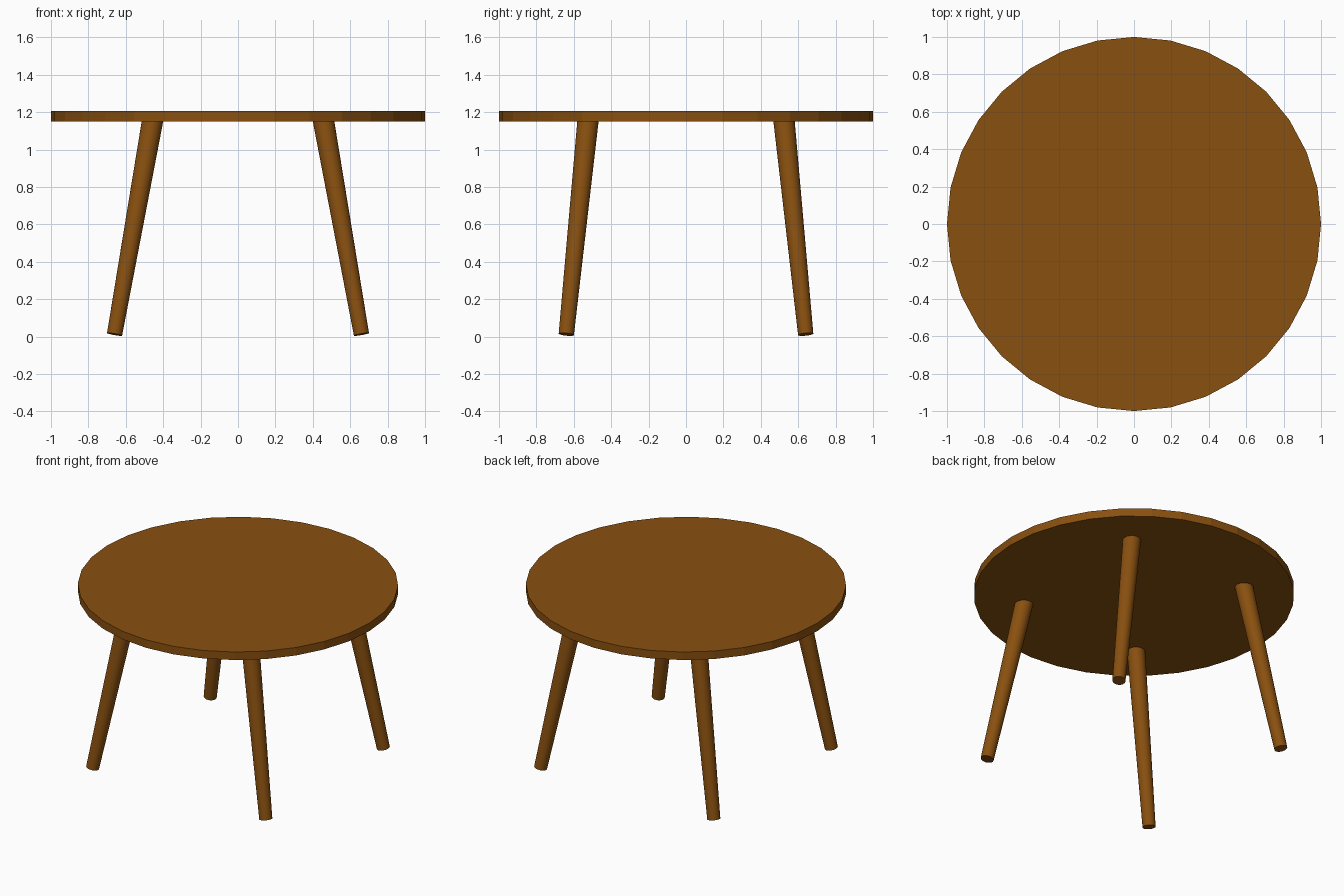
import bpy
from mathutils import Vector

if "Cube" in bpy.data.objects:
    bpy.data.objects.remove(bpy.data.objects["Cube"])

wood = bpy.data.materials.new("brown_wood")
wood.diffuse_color = (0.25, 0.08, 0.005, 1)
wood.use_nodes = True
wood.node_tree.nodes["Principled BSDF"].inputs["Base Color"].default_value = wood.diffuse_color

# Round table top with flat facets
bpy.ops.mesh.primitive_cylinder_add(vertices=32, radius=1, depth=0.055, location=(0, 0, 1.178))
top = bpy.context.object
top.name = "table_top"
top.data.materials.append(wood)


# Tapered, splayed leg running from the floor up into the top
def add_leg(name, sx, sy):
    foot = Vector((0.66 * sx, 0.64 * sy, 0.012))
    head = Vector((0.455 * sx, 0.523 * sy, 1.165))
    axis = head - foot
    bpy.ops.mesh.primitive_cone_add(vertices=32, radius1=0.041, radius2=0.057,
                                    depth=axis.length, location=(foot + head) / 2,
                                    rotation=axis.to_track_quat('Z', 'Y').to_euler())
    leg = bpy.context.object
    leg.name = name
    leg.data.materials.append(wood)
    bpy.ops.object.shade_smooth_by_angle()


for sx, side in ((-1, "left"), (1, "right")):
    for sy, end in ((-1, "front"), (1, "back")):
        add_leg(f"{end}_{side}_leg", sx, sy)
